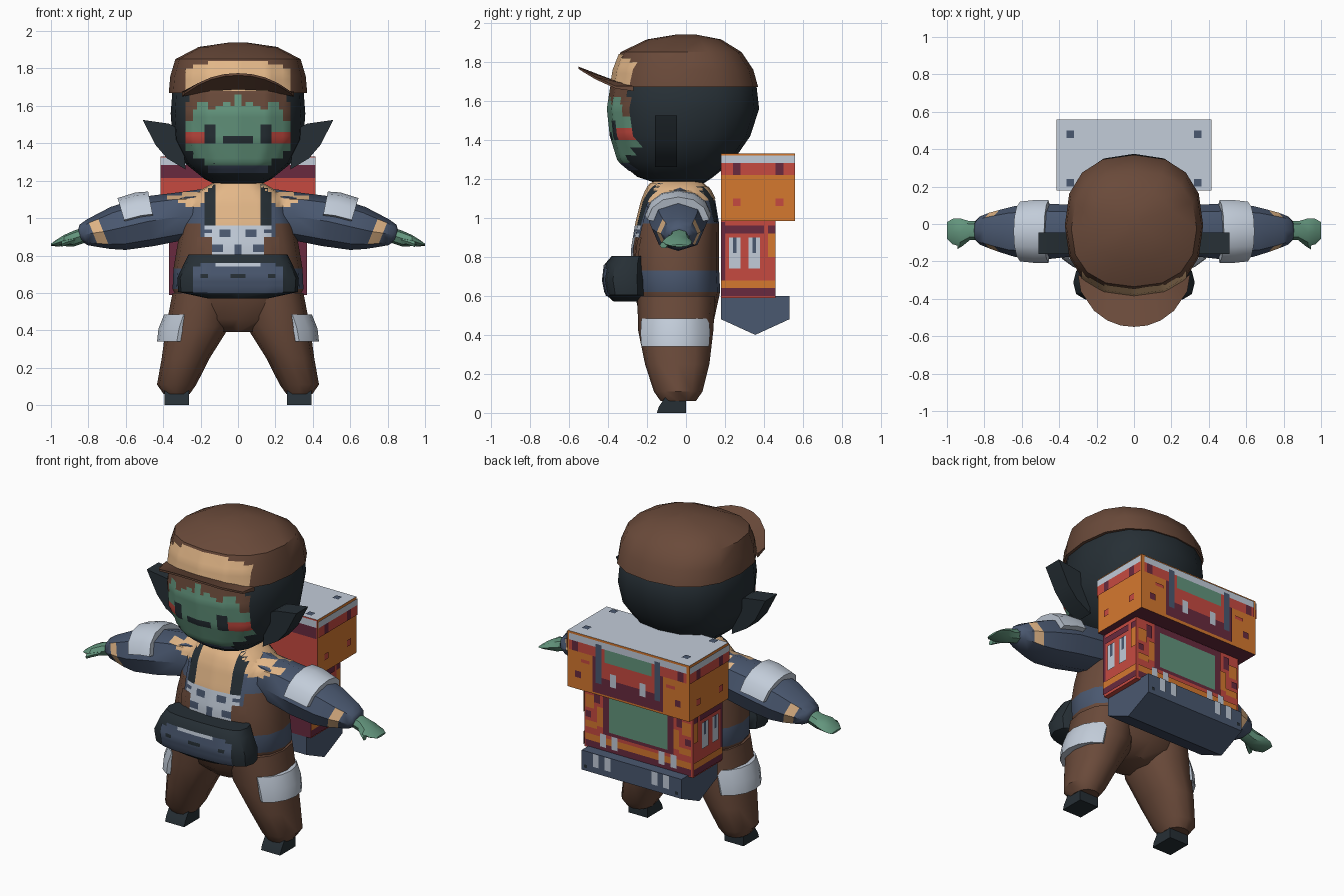
import bpy, bmesh, math
from mathutils import Vector as V
from mathutils.bvhtree import BVHTree

if "Cube" in bpy.data.objects:
    bpy.data.objects.remove(bpy.data.objects["Cube"])

COLOURS = {"brown": 0x6A4A3A, "charcoal": 0x262F35, "slate": 0x4A5870, "pale_grey": 0xC2CCD9,
           "tan": 0xE3B788, "green": 0x63957D, "orange": 0xD5782F, "red": 0xC64A40, "maroon": 0x682A3E}
MATS = {}
for key, h in COLOURS.items():
    m = MATS[key] = bpy.data.materials.new(key)
    lin = [(((h >> s & 255) / 255 + 0.055) / 1.055) ** 2.4 for s in (16, 8, 0)]
    m.diffuse_color = (*lin, 1)
    m.use_nodes = True
    m.node_tree.nodes["Principled BSDF"].inputs["Base Color"].default_value = m.diffuse_color


def finish(name, bm, rule, angle):
    """Turn a bmesh into an object; rule is a colour or a function of the face."""
    used = []
    for f in bm.faces:
        c = rule(f) if callable(rule) else rule
        if c not in used:
            used.append(c)
        f.material_index = used.index(c)
    me = bpy.data.meshes.new(name)
    bm.to_mesh(me)
    bm.free()
    for c in used:
        me.materials.append(MATS[c])
    ob = bpy.data.objects.new(name, me)
    bpy.context.collection.objects.link(ob)
    bpy.ops.object.select_all(action='DESELECT')
    ob.select_set(True)
    bpy.context.view_layer.objects.active = ob
    bpy.ops.object.shade_smooth_by_angle(angle=math.radians(angle))
    return ob


def loft(name, rings, rule, angle=40):
    """Skin closed rings of points and cap both ends."""
    bm = bmesh.new()
    vs = [[bm.verts.new(p) for p in r] for r in rings]
    n = len(vs[0])
    for a, b in zip(vs, vs[1:]):
        for i in range(n):
            bm.faces.new((a[i], a[(i + 1) % n], b[(i + 1) % n], b[i]))
    bm.faces.new(vs[0])
    bm.faces.new(vs[-1])
    bmesh.ops.recalc_face_normals(bm, faces=bm.faces[:])
    return finish(name, bm, rule, angle)


def oval(c, u, v, n=12, e=2.0, a0=0, a1=360, closed=True):
    pts = []
    for i in range(n):
        a = math.radians(a0 + (a1 - a0) * i / (n if closed else n - 1))
        k = [math.copysign(abs(t) ** (2 / e), t) for t in (math.cos(a), math.sin(a))]
        pts.append(V(c) + V(u) * k[0] + V(v) * k[1])
    return pts


def level(z, rx, yf, yb, n=16, e=2.4, x=0):
    return oval((x, (yf + yb) / 2, z), (rx, 0, 0), (0, (yb - yf) / 2, 0), n, e)


def prism(name, yz, x0, x1, rule):
    return loft(name, [[V((x, y, z)) for y, z in yz] for x in (x0, x1)], rule, 20)


def box(y0, y1, z0, z1):
    return [(y0, z0), (y1, z0), (y1, z1), (y0, z1)]


DIRS = {"front": (0, 1, 0), "back": (0, -1, 0), "right": (-1, 0, 0), "left": (1, 0, 0), "top": (0, 0, -1)}


def decal(name, targets, side, rects, p=0.02, mirror=True):
    """Lay coloured rectangles on the targets as a thin pixel-edged skin."""
    verts, polys = [], []
    for t in targets:
        k = len(verts)
        verts += [v.co.copy() for v in t.data.vertices]
        polys += [[k + i for i in f.vertices] for f in t.data.polygons]
    tree, d = BVHTree.FromPolygons(verts, polys), V(DIRS[side])
    cells = {}
    for u0, u1, v0, v1, c in rects:
        for i in range(round(u0 / p), round(u1 / p)):
            for j in range(round(v0 / p), round(v1 / p)):
                cells[i, j] = c
                if mirror:
                    cells[-1 - i, j] = c
    bm, pts, cols = bmesh.new(), {}, {}

    def point(i, j):
        if (i, j) not in pts:
            a, b = i * p, j * p
            o = V((0, a, b)) if d.x else V((a, 0, b)) if d.y else V((a, b, 0))
            hit = tree.ray_cast(o - d * 3, d)[0]
            pts[i, j] = bm.verts.new(hit - d * 0.006) if hit else None
        return pts[i, j]
    for (i, j), c in cells.items():
        q = [point(i, j), point(i + 1, j), point(i + 1, j + 1), point(i, j + 1)]
        if None in q or max((a.co - b.co).length for a in q for b in q) > 5 * p:
            continue
        f = bm.faces.new(q)
        f.normal_update()
        if f.normal.dot(d) > 0:
            f.normal_flip()
        cols[f] = c
    return finish(name, bm, lambda f: cols[f], 40)


# Head, cap and brim
head = loft("head", [level(*r) for r in (
    (1.17, .10, -.13, .08), (1.21, .18, -.25, .14), (1.29, .28, -.345, .24), (1.42, .35, -.385, .33),
    (1.56, .36, -.40, .375), (1.69, .35, -.38, .36), (1.75, .30, -.34, .31))], "charcoal")
cap = loft("cap", [level(*r) for r in (
    (1.67, .37, -.385, .37), (1.76, .362, -.37, .345), (1.85, .335, -.335, .285),
    (1.915, .21, -.20, .18), (1.94, .04, -.05, .05))], "brown")
decal("cap_front_panel", [cap], "front", [(0, .29, 1.68, 1.80, "tan"), (0, .25, 1.80, 1.82, "tan"),
                                          (0, .17, 1.82, 1.84, "tan")])
brim = []
for i in range(9):
    t = -1 + i / 4
    w = 1 - abs(t) ** 2.2
    a = V((.30 * t, -.27 - .10 * w, 1.675 + .03 * w))
    b = V((.285 * t, -.36 - .19 * w ** .8, 1.675 + .10 * w))
    brim.append([a, b, b - V((0, 0, .012)), a - V((0, 0, .025))])
loft("cap_brim", brim, "brown")

# Face, with fringe, eyes, mouth and cheeks
decal("face", [head], "front", [
    (0, .16, 1.24, 1.28, "slate"), (0, .18, 1.28, 1.32, "green"), (0, .24, 1.32, 1.36, "green"),
    (0, .28, 1.36, 1.62, "green"), (0, .26, 1.58, 1.70, "brown"), (0, .20, 1.70, 1.74, "brown"),
    (0, .12, 1.58, 1.60, "green"), (.16, .22, 1.58, 1.62, "green"), (.04, .08, 1.58, 1.62, "green"),
    (0, .02, 1.58, 1.66, "green"), (.24, .28, 1.52, 1.62, "brown"), (.12, .18, 1.40, 1.50, "charcoal"),
    (0, .08, 1.40, 1.44, "charcoal"), (.18, .28, 1.40, 1.46, "red")])

# Torso: waistband, overalls, shirt and collar by height
def torso_colour(f):
    z = f.calc_center_median().z
    return ("brown" if z < .62 or .73 < z < .97 else "slate" if z < 1.09 else "tan")


torso = loft("torso", [level(*r, 16, 2.5) for r in (
    (.39, .10, -.16, .06), (.46, .26, -.23, .14), (.62, .35, -.265, .175), (.73, .345, -.28, .17),
    (.85, .325, -.275, .17), (.97, .30, -.255, .17), (1.09, .26, -.225, .15), (1.15, .20, -.20, .12),
    (1.19, .13, -.17, .08))], torso_colour)

# Arms, shoulder pads and hands
def sleeve(s, x, top, bot, yf, yb, shear, grow=0, a0=0, a1=360, n=8, closed=True):
    zc, rz = (top + bot) / 2, (top - bot) / 2 + grow
    return oval((s * x, (yf + yb) / 2, zc), (0, (yb - yf) / 2 + grow, 0), (s * shear * rz, 0, rz),
                n, 2.2, a0, a1, closed)


SLEEVE = ((.16, 1.16, .90, -.15, .09, 0), (.30, 1.14, .88, -.17, .10, 0), (.48, 1.115, .85, -.19, .11, .2),
          (.64, 1.06, .83, -.175, .095, .35), (.72, 1.02, .835, -.15, .075, .4),
          (.775, .995, .845, -.13, .06, .4), (.825, .965, .855, -.11, .04, .4), (.845, .94, .875, -.09, .02, .3))
arms = []
for s, tag in ((1, "left"), (-1, "right")):
    arms.append(loft("sleeve_" + tag, [sleeve(s, *r) for r in SLEEVE],
                     lambda f: "tan" if .72 < abs(f.calc_center_median().x) < .775 else "slate"))
    pad = []
    for r in ((.45, 1.12, .86, -.19, .11, .2), (.51, 1.115, .85, -.19, .11, .25), (.60, 1.085, .835, -.18, .10, .3)):
        outer = sleeve(s, *r, .022, 10, 170, 7, False)
        pad.append(outer + sleeve(s, *r, -.02, 10, 170, 7, False)[::-1])
    loft("shoulder_pad_" + tag, pad, "pale_grey")
    loft("hand_" + tag, [oval((s * x, y, z), (0, ry, 0), (0, 0, rz), 8) for x, y, z, ry, rz in (
        (.82, -.035, .91, .05, .042), (.88, -.035, .89, .05, .042), (.93, -.045, .88, .075, .03),
        (.97, -.04, .867, .068, .018), (1.0, -.035, .857, .045, .006))], "green")
    loft("thumb_" + tag, [oval((s * x, y, z), (0, .02, 0), (0, 0, .017), 6) for x, y, z in (
        (.87, -.06, .885), (.92, -.10, .87), (.945, -.115, .86))], "green")
    # Pointed ears
    loft("ear_" + tag, [[V((s * x, y, z)) for x, z in (
        (.30, 1.47), (.37, 1.505), (.51, 1.525), (.44, 1.39), (.38, 1.32), (.28, 1.26))]
        for y in (-.16, -.045)], "charcoal")
    # Legs, thigh pads and feet
    loft("leg_" + tag, [level(z, rx, yf, yb, 12, 2.3, s * x) for z, x, rx, yf, yb in (
        (.60, .185, .165, -.25, .15), (.42, .215, .17, -.245, .14), (.25, .28, .128, -.21, .12),
        (.11, .328, .105, -.165, .085), (.06, .328, .07, -.13, .05))], "brown")
    pad = [oval((s * x, -.055, z), (s * rx, 0, 0), (0, ry, 0), 7, 2, -66, 66, False)
           + oval((s * x, -.055, z), (s * (rx - .05), 0, 0), (0, ry - .01, 0), 7, 2, 66, -66, False)
           for z, x, rx, ry in ((.34, .255, .178, .19), (.41, .24, .185, .195), (.485, .22, .175, .19))]
    loft("thigh_pad_" + tag, pad, "pale_grey")
    prism("foot_" + tag, [(-.15, 0), (0, 0), (0, .09), (-.10, .09), (-.14, .03)],
          s * .327 - .065, s * .327 + .065, "charcoal")

# Shirt front, straps and bib, then the back yoke
decal("shirt_front", [torso] + arms, "front", [
    (.16, .38, 1.10, 1.16, "tan"), (.16, .32, 1.08, 1.10, "tan"), (.20, .28, 1.06, 1.08, "tan"),
    (.16, .20, .90, 1.06, "slate"), (0, .14, .94, 1.18, "tan"), (0, .14, .78, .96, "pale_grey"),
    (.12, .18, .96, 1.18, "charcoal"), (.12, .18, .90, .96, "pale_grey"), (.14, .18, .92, .94, "slate"),
    (.04, .10, .90, .94, "slate"), (.08, .14, .82, .86, "slate"), (0, .02, .80, .86, "slate"),
    (.18, .22, .74, .90, "brown")])
decal("shirt_back", [torso] + arms, "back", [(0, .34, 1.10, 1.16, "tan"), (.12, .18, .98, 1.16, "charcoal")])

# Waist pouch
pouch = loft("waist_pouch", [level(*r, 16, 3.2) for r in (
    (.57, .16, -.37, -.2), (.605, .32, -.41, -.2), (.68, .325, -.425, -.2),
    (.765, .285, -.415, -.2), (.805, .265, -.38, -.2))], "charcoal")
decal("pouch_front", [pouch], "front", [
    (0, .25, .60, .74, "slate"), (0, .21, .74, .77, "slate"), (0, .11, .74, .76, "pale_grey"),
    (.16, .20, .68, .70, "charcoal"), (0, .03, .68, .70, "charcoal")])

# Backpack: lid bag, body and bedroll
top_bag = prism("backpack_top", box(.18, .56, .985, 1.33), -.415, .415, lambda f:
                "pale_grey" if f.normal.z > .5 else "maroon" if f.normal.z < -.5
                else "red" if f.normal.y < -.5 else "orange")
body = prism("backpack_body", box(.18, .46, .59, .99), -.37, .37,
             lambda f: "maroon" if f.normal.y < -.5 else "red")
roll = prism("backpack_base", [(.18, .60), (.18, .48), (.355, .40), (.53, .48), (.53, .60)], -.34, .34, "slate")
decal("top_bag_front", [top_bag], "front", [(0, .42, 1.22, 1.28, "maroon"), (0, .42, 1.28, 1.34, "pale_grey")],
      p=.0138)
decal("top_bag_back", [top_bag], "back", [
    (0, .22, 1.10, 1.22, "red"), (0, .22, 1.0, 1.10, "maroon"), (0, .40, 1.22, 1.28, "red"),
    (0, .40, 1.28, 1.32, "pale_grey"), (0, .16, 1.20, 1.28, "green"), (.18, .22, 1.06, 1.30, "slate"),
    (.22, .24, 1.0, 1.22, "maroon"), (.08, .12, 1.06, 1.14, "pale_grey"), (.32, .36, 1.06, 1.10, "maroon"),
    (.26, .32, 1.16, 1.18, "red"), (.34, .38, 1.22, 1.28, "maroon")])
decal("top_bag_corners", [top_bag], "top", [(.32, .36, .46, .50, "slate"), (.32, .36, .20, .24, "slate")])
decal("body_back", [body], "back", [
    (0, .36, .60, .64, "maroon"), (0, .36, .64, .68, "orange"), (0, .24, .70, .98, "maroon"),
    (0, .20, .72, .94, "green"), (.28, .36, .72, .76, "orange"), (.30, .36, .84, .92, "orange"),
    (.24, .28, .74, .86, "orange"), (.26, .30, .88, .96, "maroon"), (.32, .36, .78, .82, "maroon"),
    (.14, .18, .62, .70, "pale_grey"), (.22, .26, .62, .70, "pale_grey")])
decal("base_buckles", [roll], "back", [(.14, .18, .52, .60, "pale_grey"), (.22, .26, .52, .60, "pale_grey"),
                                       (.30, .32, .50, .52, "charcoal")])
for side in ("right", "left"):
    decal("top_bag_end_" + side, [top_bag], side, [
        (.18, .56, 1.28, 1.32, "pale_grey"), (.18, .56, 1.22, 1.28, "red"), (.24, .28, 1.22, 1.28, "maroon"),
        (.46, .50, 1.22, 1.28, "maroon"), (.24, .28, 1.06, 1.10, "red"), (.46, .50, 1.06, 1.10, "red")],
        mirror=False)
    decal("body_end_" + side, [body], side, [
        (.18, .46, .60, .64, "maroon"), (.18, .46, .64, .68, "orange"), (.18, .20, .68, .98, "maroon"),
        (.20, .40, .92, .96, "maroon"), (.42, .46, .80, .92, "orange"), (.42, .46, .92, .96, "maroon"),
        (.22, .28, .74, .90, "pale_grey"), (.32, .38, .74, .90, "pale_grey"),
        (.24, .26, .82, .90, "slate"), (.34, .36, .82, .90, "slate")], mirror=False)
